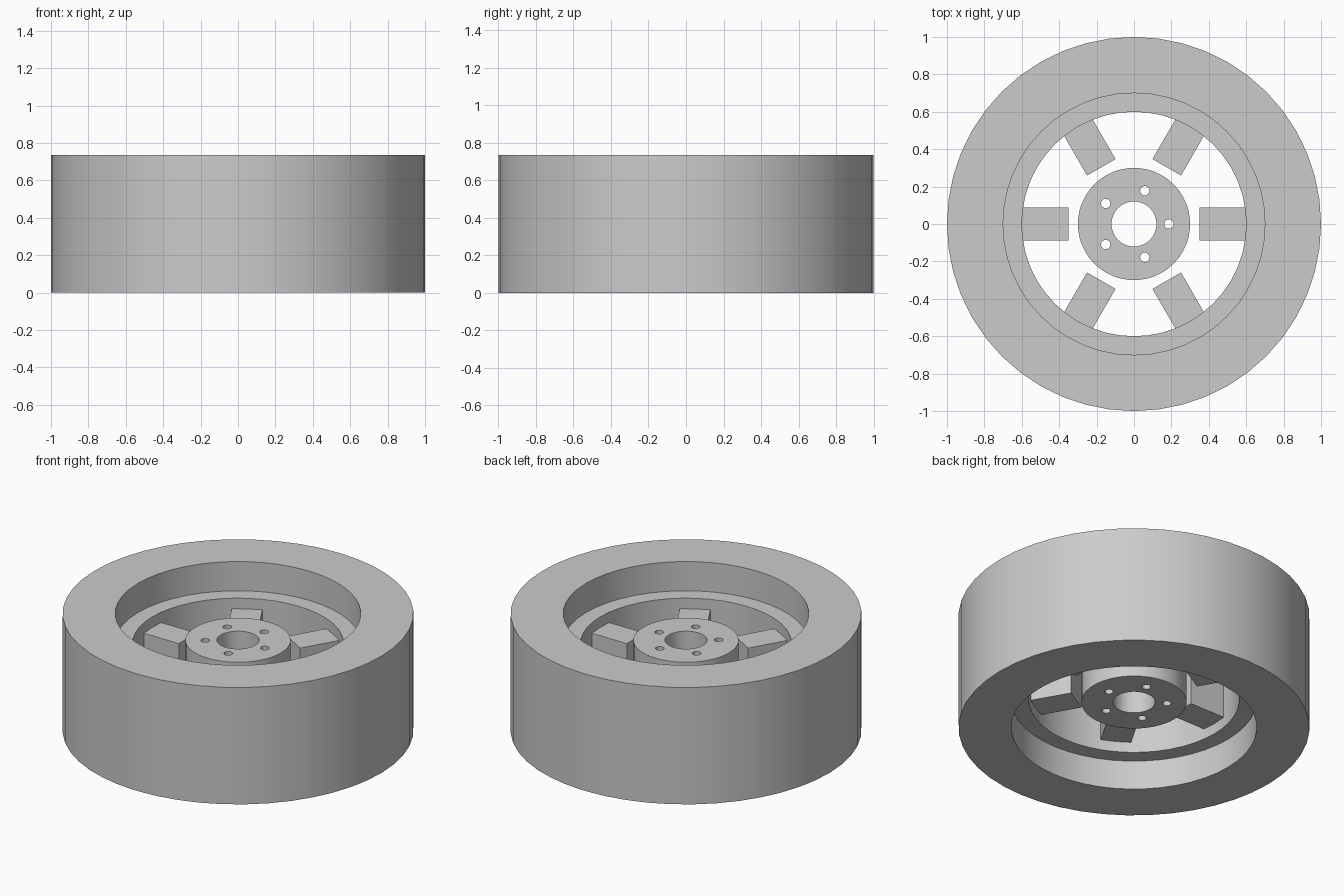
import bpy, bmesh
from math import cos, sin, tau, radians
from mathutils import Matrix, Vector

if "Cube" in bpy.data.objects:
    bpy.data.objects.remove(bpy.data.objects["Cube"])

HEIGHT = 0.735
MID = HEIGHT / 2
SEGMENTS = 48

grey = bpy.data.materials.new("light_grey")
grey.use_nodes = True
grey.diffuse_color = (0.6, 0.6, 0.6, 1)
grey.node_tree.nodes["Principled BSDF"].inputs["Base Color"].default_value = grey.diffuse_color


def finish(name, bm):
    bmesh.ops.recalc_face_normals(bm, faces=bm.faces)
    mesh = bpy.data.meshes.new(name)
    bm.to_mesh(mesh)
    bm.free()
    mesh.materials.append(grey)
    obj = bpy.data.objects.new(name, mesh)
    bpy.context.collection.objects.link(obj)
    return obj


def smooth(obj):
    bpy.ops.object.select_all(action="DESELECT")
    obj.select_set(True)
    bpy.context.view_layer.objects.active = obj
    bpy.ops.object.shade_smooth_by_angle(angle=radians(30))


def ring(name, inner, outer, height):
    """Rectangular section revolved about z, centred at mid height."""
    bm = bmesh.new()
    low, high = MID - height / 2, MID + height / 2
    section = [(inner, low), (outer, low), (outer, high), (inner, high)]
    loops = []
    for i in range(SEGMENTS):
        a = tau * i / SEGMENTS
        loops.append([bm.verts.new((r * cos(a), r * sin(a), z)) for r, z in section])
    for i, here in enumerate(loops):
        ahead = loops[(i + 1) % SEGMENTS]
        for k in range(4):
            n = (k + 1) % 4
            bm.faces.new((here[k], ahead[k], ahead[n], here[n]))
    return finish(name, bm)


# Tyre and the recessed rim inside it
smooth(ring("tyre", 0.7, 1.0, HEIGHT))
smooth(ring("rim", 0.6, 0.7, HEIGHT / 2))

# Hub with centre bore and five bolt holes
hub = ring("hub", 0.12, 0.3, 0.4)
bm = bmesh.new()
for i in range(5):
    a = tau * i / 5
    bmesh.ops.create_cone(bm, cap_ends=True, segments=24, radius1=0.025, radius2=0.025,
                          depth=1, matrix=Matrix.Translation((0.187 * cos(a), 0.187 * sin(a), MID)))
drill = finish("bolt_hole_cutter", bm)
drill.hide_render = True
cut = hub.modifiers.new("bolt_holes", "BOOLEAN")
cut.object = drill
cut.solver = "EXACT"
bpy.context.view_layer.objects.active = hub
bpy.ops.object.modifier_apply(modifier=cut.name)
bpy.data.objects.remove(drill)
smooth(hub)

# Six short spokes reaching inward from the rim, stopping short of the hub
START, END, WIDTH, THICK = 0.35, 0.62, 0.176, 0.235
for i in range(6):
    bm = bmesh.new()
    place = (Matrix.Rotation(tau * i / 6, 4, "Z")
             @ Matrix.Translation(((START + END) / 2, 0, MID))
             @ Matrix.Diagonal(Vector((END - START, WIDTH, THICK, 1))))
    bmesh.ops.create_cube(bm, size=1, matrix=place)
    finish(f"spoke_{i + 1}", bm)
